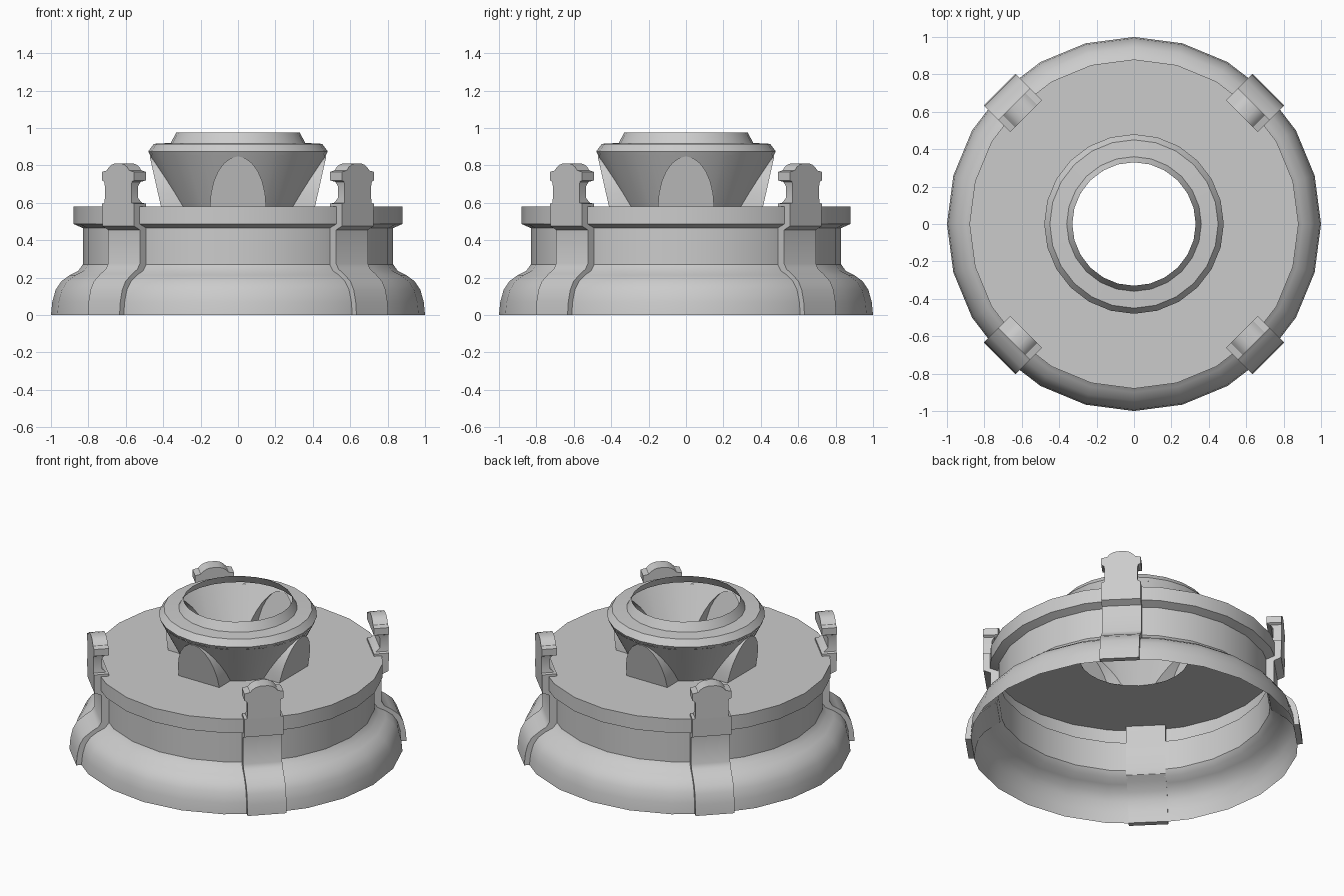
import bpy, bmesh, math
from mathutils import Matrix

if "Cube" in bpy.data.objects:
    bpy.data.objects.remove(bpy.data.objects["Cube"])

SIDES = 24


def finish(name, bm, weld=0.0005, angle=32):
    bmesh.ops.remove_doubles(bm, verts=bm.verts, dist=weld)
    bmesh.ops.recalc_face_normals(bm, faces=bm.faces)
    me = bpy.data.meshes.new(name)
    bm.to_mesh(me)
    bm.free()
    ob = bpy.data.objects.new(name, me)
    bpy.context.collection.objects.link(ob)
    bpy.ops.object.select_all(action='DESELECT')
    ob.select_set(True)
    bpy.context.view_layer.objects.active = ob
    bpy.ops.object.shade_smooth_by_angle(angle=math.radians(angle))
    return ob


def lathe(name, profile):
    bm = bmesh.new()
    rings = [[bm.verts.new((r * math.cos(2 * math.pi * i / SIDES),
                            r * math.sin(2 * math.pi * i / SIDES), z))
              for i in range(SIDES)] for r, z in profile]
    for a, b in zip(rings, rings[1:]):
        for i in range(SIDES):
            j = (i + 1) % SIDES
            bm.faces.new((a[i], a[j], b[j], b[i]))
    return finish(name, bm)


# Open-bottomed shell: flared skirt, wall, overhanging deck with a round hole
lathe("base_shell", [(1.0, 0), (0.993, 0.07), (0.975, 0.135), (0.945, 0.18), (0.90, 0.213),
                     (0.855, 0.235), (0.83, 0.27), (0.83, 0.465), (0.88, 0.487),
                     (0.88, 0.58), (0.33, 0.58)])

# Collar around the mouth of the funnel
lathe("funnel_collar", [(0.47, 0.855), (0.48, 0.875), (0.45, 0.915), (0.36, 0.92), (0.33, 0.975)])

# Funnel: a cone with four arched alcoves bulging out of it
Z0, Z1, R0, R1 = 0.58, 0.855, 0.33, 0.47
ARCH_W, ARCH_H, N = 0.15, 0.268, 12


def cone_r(z):
    return R0 + (R1 - R0) * (z - Z0) / (Z1 - Z0)


def polar(r, a, z):
    return (r * math.sin(a), -r * math.cos(a), z)


bm = bmesh.new()
for q in range(4):
    rot = Matrix.Rotation(q * math.pi / 2, 4, 'Z')

    def vert(co):
        v = bm.verts.new(co)
        v.co = rot @ v.co
        return v

    rim, arch, panel = [], [], []
    for k in range(N + 1):
        t = math.pi * (1 - k / N)
        x, z = ARCH_W * math.cos(t), Z0 + ARCH_H * math.sin(t)
        a = math.asin(x / cone_r(z))
        rim.append(vert(polar(R1, a, Z1)))
        arch.append(vert(polar(cone_r(z), a, z)))
        panel.append(vert((x, -(0.412 + 0.06 * (z - Z0) / ARCH_H), z)))
    for k in range(N):
        bm.faces.new((arch[k], arch[k + 1], rim[k + 1], rim[k]))
        bm.faces.new((panel[k], panel[k + 1], arch[k + 1], arch[k]))
    bm.faces.new(panel)
    # plain cone between this alcove and the next
    edge = math.asin(ARCH_W / R0)
    angles = [edge] + [math.radians(d) for d in (36, 45, 54)] + [math.pi / 2 - edge]
    low = [vert(polar(R0, a, Z0)) for a in angles]
    top = [vert(polar(R1, a, Z1)) for a in angles]
    for k in range(len(angles) - 1):
        bm.faces.new((low[k], low[k + 1], top[k + 1], top[k]))
finish("funnel", bm)

# Clamps: strap hugging the shell, then neck, cap and rounded knob
# rows: height, inner radius, outer radius, half width
CLAMP = [(0, 0.98, 1.016, 0.12), (0.07, 0.973, 1.01, 0.12), (0.135, 0.955, 0.995, 0.12),
         (0.18, 0.92, 0.97, 0.12), (0.22, 0.865, 0.92, 0.12), (0.245, 0.825, 0.88, 0.12),
         (0.275, 0.812, 0.862, 0.12), (0.455, 0.812, 0.862, 0.12), (0.475, 0.815, 0.905, 0.12),
         (0.595, 0.815, 0.907, 0.12), (0.60, 0.83, 0.907, 0.103), (0.625, 0.855, 0.907, 0.10),
         (0.69, 0.855, 0.907, 0.10), (0.712, 0.84, 0.907, 0.105), (0.72, 0.815, 0.907, 0.12),
         (0.765, 0.815, 0.907, 0.12), (0.773, 0.815, 0.907, 0.085), (0.79, 0.815, 0.907, 0.07),
         (0.803, 0.815, 0.907, 0.05), (0.81, 0.815, 0.907, 0.025)]
for i in range(4):
    bm = bmesh.new()
    rows = [[bm.verts.new(c) for c in ((ri, -w, z), (ro, -w, z), (ro, w, z), (ri, w, z))]
            for z, ri, ro, w in CLAMP]
    for a, b in zip(rows, rows[1:]):
        for k in range(4):
            bm.faces.new((a[k], a[(k + 1) % 4], b[(k + 1) % 4], b[k]))
    bm.faces.new(rows[0])
    bm.faces.new(rows[-1])
    bm.transform(Matrix.Rotation(math.radians(45 + 90 * i), 4, 'Z'))
    finish(f"clamp_{i + 1}", bm)
